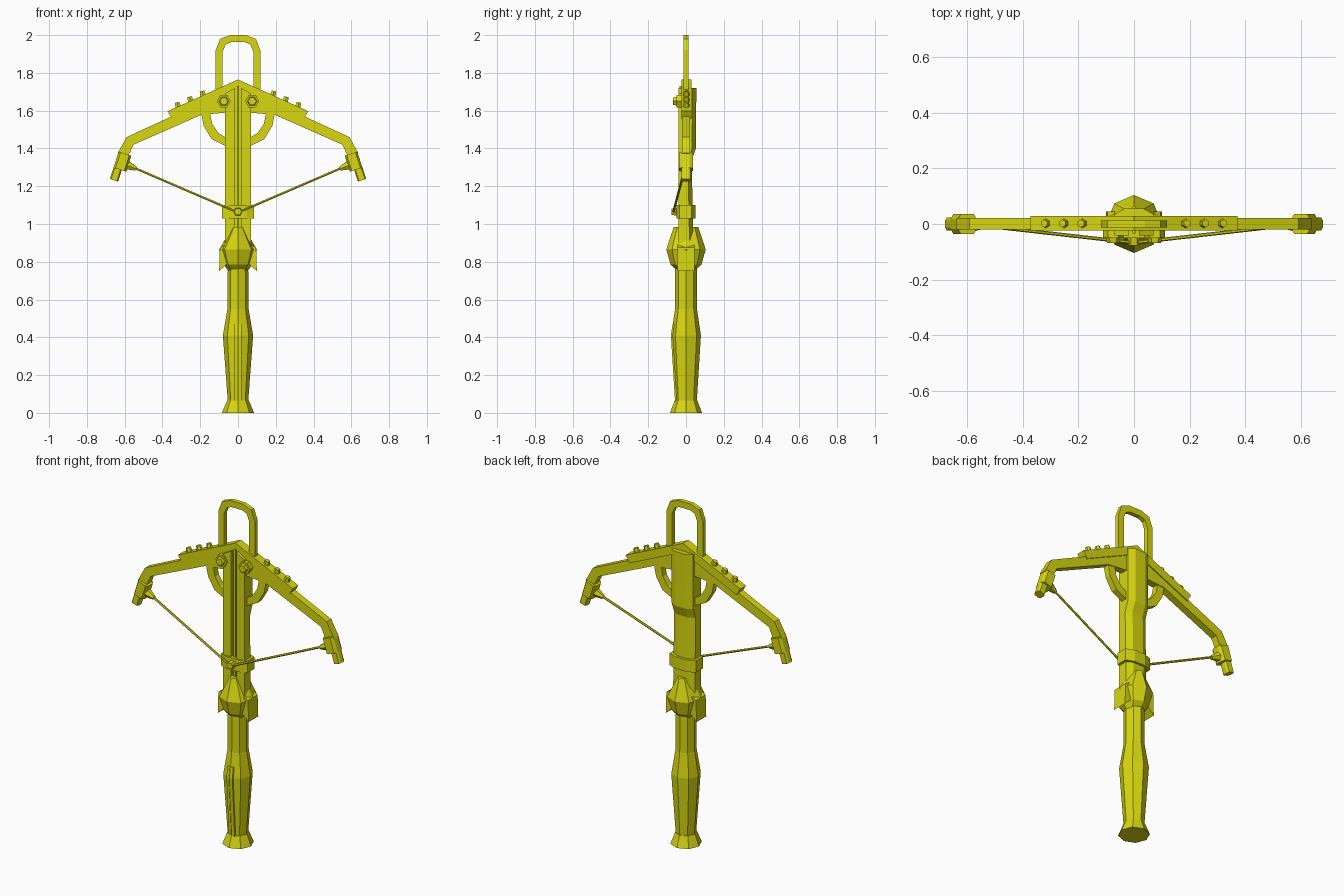
import bpy, bmesh, math
from mathutils import Vector

if "Cube" in bpy.data.objects:
    bpy.data.objects.remove(bpy.data.objects["Cube"])

mat = bpy.data.materials.new("olive yellow")
mat.diffuse_color = (0.68, 0.68, 0.005, 1)
mat.use_nodes = True
mat.node_tree.nodes["Principled BSDF"].inputs["Base Color"].default_value = mat.diffuse_color


def finish(name, bm):
    bmesh.ops.recalc_face_normals(bm, faces=bm.faces)
    me = bpy.data.meshes.new(name)
    bm.to_mesh(me)
    bm.free()
    me.materials.append(mat)
    ob = bpy.data.objects.new(name, me)
    bpy.context.collection.objects.link(ob)
    return ob


def loft(name, rings):
    """Skin a list of equal-length rings of 3D points and cap the ends."""
    bm = bmesh.new()
    vs = [[bm.verts.new(p) for p in r] for r in rings]
    n = len(vs[0])
    for a, b in zip(vs, vs[1:]):
        for i in range(n):
            j = (i + 1) % n
            bm.faces.new((a[i], a[j], b[j], b[i]))
    bm.faces.new(vs[0])
    bm.faces.new(vs[-1])
    return finish(name, bm)


def prism(name, pts, y0, y1, s=1):
    """Extrude a front-view (x, z) outline from y0 to y1; s=-1 mirrors it."""
    return loft(name, [[(s * x, y, z) for x, z in pts] for y in (y0, y1)])


def lathe(name, levels, n=8):
    """Octagonal body from (z, x radius, y radius) levels."""
    ang = [2 * math.pi * i / n for i in range(n)]
    return loft(name, [[(rx * math.cos(a), ry * math.sin(a), z) for a in ang]
                       for z, rx, ry in levels])


def rod(name, a, b, r0, r1, n=6):
    a, b = Vector(a), Vector(b)
    q = (b - a).to_track_quat('Z', 'Y')
    ring = [q @ Vector((math.cos(t), math.sin(t), 0))
            for t in (2 * math.pi * i / n for i in range(n))]
    return loft(name, [[a + v * r0 for v in ring], [b + v * r1 for v in ring]])


def slab(name, cx, cz, w, h, d, tilt, s):
    """Tilted block centred on (cx, cz) with pinched front and back edges."""
    c, sn = math.cos(tilt), math.sin(tilt)
    def ring(k, y):
        return [(s * (cx + k * u * c - v * sn), y, cz + k * u * sn + v * c)
                for u, v in ((-w / 2, -h / 2), (w / 2, -h / 2), (w / 2, h / 2), (-w / 2, h / 2))]
    return loft(name, [ring(.7, -d), ring(1, -d * .5), ring(1, d * .5), ring(.7, d)])


# Handle: flared pommel, swelling grip and the strip down its front
lathe("pommel", [(0, .085, .085), (.065, .058, .06)])
lathe("grip", [(.06, .054, .057), (.41, .08, .079), (.55, .056, .058), (.78, .054, .057)])
for x in (-.011, .011):
    loft("grip_strip", [[(x + u, y, z) for u, y in
                         ((-.008, f), (.008, f), (.008, f + .03), (-.008, f + .03))]
                        for z, f in ((.06, -.058), (.41, -.08), (.47, -.071))])

# Collar between handle and stock, with a downward spike on each side
lathe("collar", [(.74, .045, .03), (.785, .075, .082), (.865, .1, .104), (.985, .03, .065)])
for s in (-1, 1):
    prism("collar_spike", [(.05, .9), (.096, .875), (.1, .75), (.052, .795)], -.045, .045, s)


# Stock: core with chamfered back, rising to a thicker head
def section(z, yb):
    return [(-.07, -.02, z), (.07, -.02, z), (.07, yb - .02, z),
            (.035, yb, z), (-.035, yb, z), (-.07, yb - .02, z)]


loft("stock", [section(z, yb) for z, yb in
               ((.84, .04), (1.1, .035), (1.34, .03), (1.4, .053), (1.52, .053), (1.72, .055))])
for s in (-1, 1):
    prism("stock_rail", [(.018, .86), (.07, .86), (.07, 1.69), (.018, 1.72)], -.041, -.018, s)
prism("bolt_groove_rib", [(-.006, .96), (.006, .96), (.006, 1.73), (-.006, 1.73)], -.034, -.018)

# Lock block that crosses the stock, with the string nut at its front
block = [(-.085, -.035), (-.045, -.05), (.045, -.05), (.085, -.035),
         (.085, .03), (.035, .05), (-.035, .05), (-.085, .03)]
loft("lock_block", [[(x, y, z) for x, y in block] for z in (1.03, 1.1)])
rod("string_nut", (0, -.04, 1.065), (0, -.078, 1.065), .024, .02)

for s in (-1, 1):
    # Bow limb, sweeping down at the end
    prism("bow_limb", [(0, 1.75), (.34, 1.575), (.59, 1.46), (.637, 1.375), (.583, 1.355),
                       (.553, 1.42), (.36, 1.505), (.195, 1.578), (.06, 1.59), (0, 1.59)],
          -.02, .022, s)
    # Top reinforcing plate and its studs
    prism("bow_plate", [(0, 1.765), (.372, 1.597), (.348, 1.555), (0, 1.712)], -.024, .028, s)
    for x in (.182, .248, .314):
        z = 1.765 - x * .452
        rod("plate_stud", (s * x, .002, z - .01), (s * (x + .009), .002, z + .021), .018, .014)
    # Limb tip blocks
    slab("limb_tip", .612, 1.33, .07, .088, .036, .31, s)
    slab("limb_tip_end", .646, 1.265, .046, .07, .024, .31, s)
    # String with its cone anchor
    rod("string_anchor", (s * .615, 0, 1.322), (s * .54, -.006, 1.293), .036, .012)
    rod("string", (s * .56, -.004, 1.302), (s * .012, -.066, 1.066), .0065, .0065)
    # Hexagonal bolt on the bow centre
    rod("hex_bolt", (s * .075, -.018, 1.65), (s * .075, -.05, 1.65), .037, .037)
    rod("hex_bolt_head", (s * .075, -.05, 1.65), (s * .075, -.068, 1.65), .026, .022)
    # Curved brace under the bow
    prism("under_brace", [(.195, 1.585), (.182, 1.52), (.14, 1.45), (.06, 1.41), (.06, 1.455),
                          (.105, 1.483), (.137, 1.53), (.148, 1.585)], -.018, .018, s)
    # Half of the foot stirrup on top
    prism("stirrup", [(.118, 1.68), (.118, 1.92), (.095, 1.98), (.04, 2), (0, 2), (0, 1.963),
                      (.035, 1.963), (.066, 1.95), (.082, 1.91), (.082, 1.68)], -.013, .013, s)
